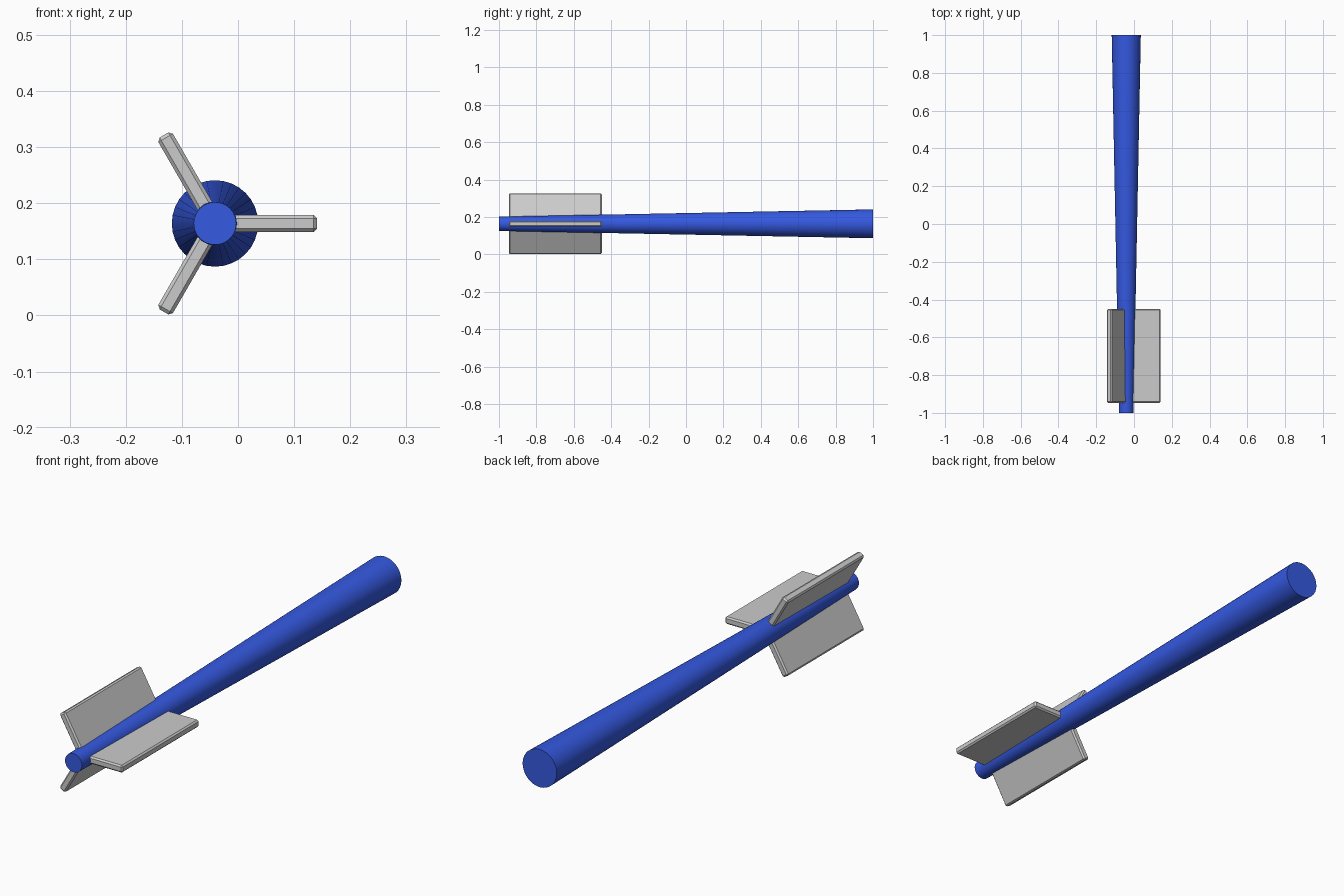
import bpy, math
from mathutils import Matrix

if "Cube" in bpy.data.objects:
    bpy.data.objects.remove(bpy.data.objects["Cube"])

CX, CZ = -0.041, 0.164  # shaft axis

blue = bpy.data.materials.new("blue")
blue.diffuse_color = (0.035, 0.10, 0.75, 1)
blue.use_nodes = True
blue.node_tree.nodes["Principled BSDF"].inputs["Base Color"].default_value = blue.diffuse_color

# tapered shaft along y
bpy.ops.mesh.primitive_cone_add(vertices=32, radius1=0.077, radius2=0.038, depth=2,
                                location=(CX, 0, CZ), rotation=(math.pi / 2, 0, 0))
shaft = bpy.context.object
shaft.name = "shaft"
shaft.data.materials.append(blue)
bpy.ops.object.shade_smooth_by_angle(angle=math.radians(30))


# three chamfered fins around the narrow end
def fin(name, angle, inner=0.02, outer=0.182, y0=-0.947, y1=-0.45, thick=0.03):
    bpy.ops.mesh.primitive_cube_add(size=1)
    ob = bpy.context.object
    ob.name = name
    ob.data.transform(Matrix.Translation(((inner + outer) / 2, (y0 + y1) / 2, 0))
                      @ Matrix.Diagonal((outer - inner, y1 - y0, thick, 1)))
    ob.location = (CX, 0, CZ)
    ob.rotation_euler = (0, -angle, 0)
    bevel = ob.modifiers.new("chamfer", 'BEVEL')
    bevel.width = 0.006
    bevel.segments = 1


for i, name in enumerate(("fin_right", "fin_upper_left", "fin_lower_left")):
    fin(name, math.radians(120 * i))
